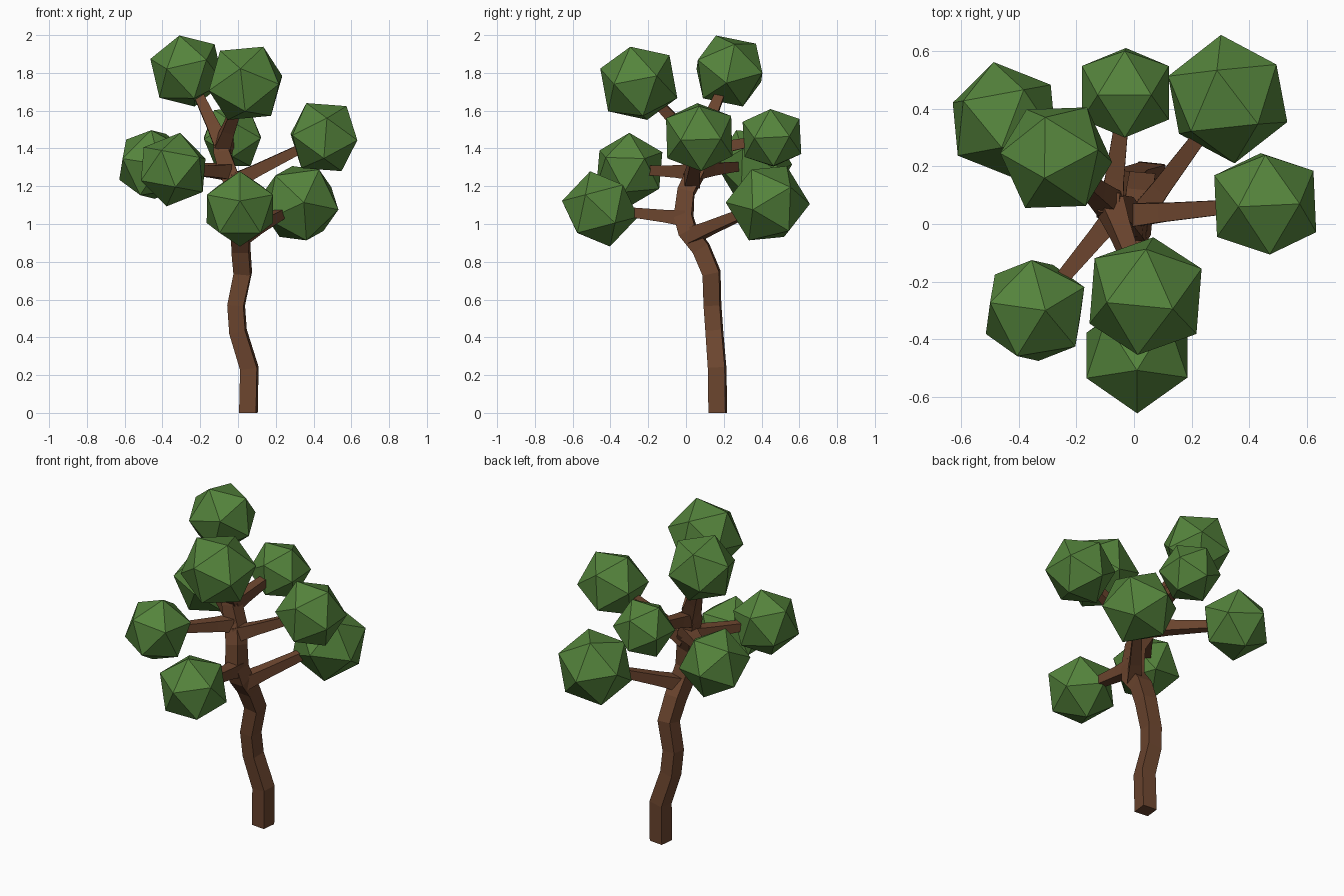
import bpy, bmesh, math
from mathutils import Vector, Matrix

if "Cube" in bpy.data.objects:
    bpy.data.objects.remove(bpy.data.objects["Cube"])


def material(name, rgb):
    m = bpy.data.materials.new(name)
    m.diffuse_color = (*rgb, 1)
    m.use_nodes = True
    m.node_tree.nodes["Principled BSDF"].inputs["Base Color"].default_value = m.diffuse_color
    return m


BARK = material("bark", (0.15, 0.06, 0.028))
LEAF = material("leaf", (0.09, 0.23, 0.045))


def finish(bm, name, mat):
    bmesh.ops.recalc_face_normals(bm, faces=bm.faces[:])
    me = bpy.data.meshes.new(name)
    bm.to_mesh(me)
    bm.free()
    me.materials.append(mat)
    ob = bpy.data.objects.new(name, me)
    bpy.context.collection.objects.link(ob)
    return ob


def limb(name, nodes, ref):
    """Square tube through (x, y, z, half_width) nodes."""
    pts = [Vector(n[:3]) for n in nodes]
    bm = bmesh.new()
    rings = []
    for i, p in enumerate(pts):
        t = Vector()
        if i > 0:
            t += (p - pts[i - 1]).normalized()
        if i < len(pts) - 1:
            t += (pts[i + 1] - p).normalized()
        if i == 0 and p.z < 0.01:
            t = Vector((0, 0, 1))          # flat cut on the ground
        t.normalize()
        a = (ref - t * t.dot(ref)).normalized()
        b = t.cross(a)
        h = nodes[i][3]
        rings.append([bm.verts.new(p + a * h * s + b * h * q)
                      for s, q in ((1, 1), (-1, 1), (-1, -1), (1, -1))])
    for r0, r1 in zip(rings, rings[1:]):
        for k in range(4):
            j = (k + 1) % 4
            bm.faces.new((r0[k], r0[j], r1[j], r1[k]))
    bm.faces.new(rings[0])
    bm.faces.new(rings[-1])
    return finish(bm, name, BARK)


def basis(u, v):
    u = Vector(u).normalized()
    v = Vector(v)
    v = (v - u * u.dot(v)).normalized()
    return Matrix((u, v, u.cross(v))).transposed()


def leaf_ball(name, centre, radius, u, v):
    """Icosahedron with one corner along u and a neighbouring corner toward v."""
    bm = bmesh.new()
    bmesh.ops.create_icosphere(bm, subdivisions=1, radius=1)
    bm.verts.ensure_lookup_table()
    v0 = bm.verts[0]
    v1 = v0.link_edges[0].other_vert(v0)
    rot = basis(u, v) @ basis(v0.co, v1.co).transposed()
    for w in bm.verts:
        w.co = rot @ w.co.normalized() * radius + Vector(centre)
    return finish(bm, name, LEAF)


# crooked trunk
tw = math.radians(6)
TRUNK_REF = Vector((math.cos(tw), -math.sin(tw), 0))
limb("trunk", [
    (0.055, 0.168, 0, 0.045), (0.06, 0.165, 0.235, 0.045),
    (0.0, 0.15, 0.43, 0.043), (-0.01, 0.14, 0.57, 0.043),
    (0.025, 0.135, 0.74, 0.045), (0.015, 0.08, 0.87, 0.046),
    (0.015, 0.01, 0.96, 0.048), (0.0, -0.013, 1.04, 0.048),
    (-0.01, 0.0, 1.17, 0.044), (-0.05, 0.05, 1.27, 0.046),
    (-0.085, 0.062, 1.38, 0.042), (-0.088, 0.075, 1.46, 0.036)], TRUNK_REF)

# foliage: name, centre, radius, corner direction, neighbour direction, branch root
CLUMPS = [
    ("top_back", (-0.27, 0.23, 1.81), 0.205, (-0.04, -0.07, 0.185), (0.115, -0.177, 0.05), (-0.085, 0.07, 1.42)),
    ("top_front", (0.04, -0.25, 1.745), 0.22, (0.095, -0.045, 0.195), (0, 0.17, 0.15), (-0.08, 0.06, 1.42)),
    ("right", (0.455, 0.07, 1.46), 0.203, (-0.09, -0.01, 0.174), (0.12, 0, 0.157), (-0.02, 0.03, 1.225)),
    ("front_left", (-0.343, -0.3, 1.288), 0.198, (0.035, 0, 0.19), (0.168, 0.078, 0.075), (-0.05, 0.05, 1.275)),
    ("back_left", (-0.45, 0.36, 1.315), 0.205, (-0.177, 0.06, -0.08), (-0.034, 0.184, 0), (-0.05, 0.05, 1.28)),
    ("back", (-0.03, 0.455, 1.456), 0.177, (0.09, -0.008, 0.152), (-0.09, -0.008, 0.152), (-0.08, 0.06, 1.38)),
    ("back_right", (0.325, 0.433, 1.11), 0.224, (0.2, -0.077, -0.033), (0.045, -0.22, 0), (0.015, 0.02, 0.935)),
    ("front", (0.01, -0.455, 1.08), 0.206, (0, 0.05, -0.19), (-0.12, -0.14, -0.125), (0.005, -0.01, 1.03)),
]

for name, c, r, u, v, root in CLUMPS:
    leaf_ball("leaves_" + name, c, r, u, v)
    # tapering branch, ending inside its leaf clump
    a, b = Vector(root), Vector(c)
    mid = a.lerp(b, 0.25)
    end = a.lerp(b, 0.85)
    ref = TRUNK_REF if name.startswith("top") else Vector((0, 0, 1))
    limb("branch_" + name, [(*a, 0.042), (*mid, 0.033), (*end, 0.022)], ref)
